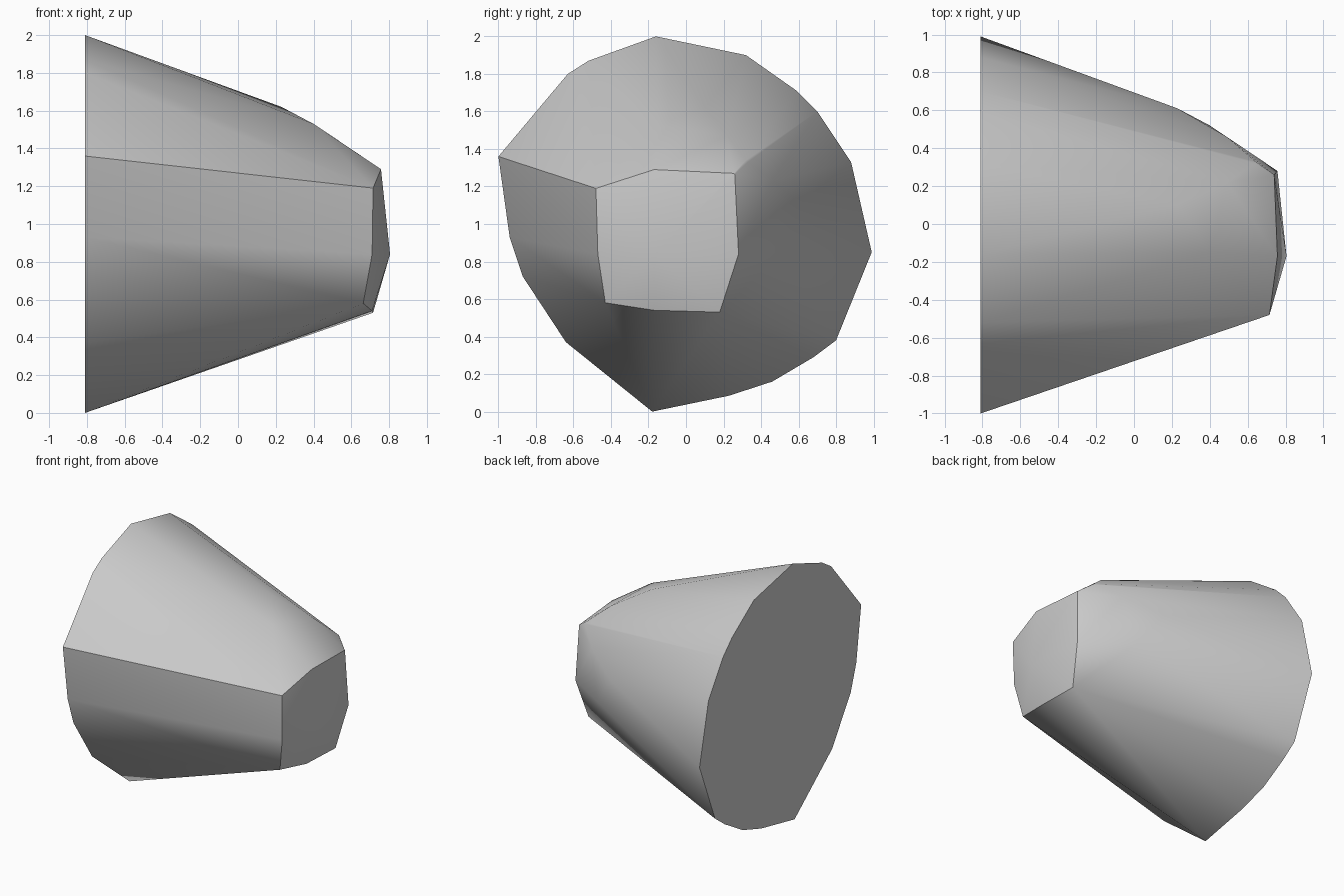
import bpy
import bmesh
import math

cube = bpy.data.objects.get("Cube")
if cube:
    bpy.data.objects.remove(cube, do_unlink=True)

# Single grey material
grey = bpy.data.materials.new("plain_grey")
grey.use_nodes = True
colour = (0.6, 0.6, 0.6, 1)
grey.diffuse_color = colour
grey.node_tree.nodes["Principled BSDF"].inputs["Base Color"].default_value = colour

AXIS_Y, AXIS_Z = -0.17, 0.84   # centre of the domed tip
BASE_X = -0.81

# Outline of the flat base (y, z)
base_outline = [
    (-0.16, 2.0), (-0.52, 1.87), (-0.63, 1.8), (-1, 1.36), (-0.94, 0.93),
    (-0.87, 0.72), (-0.64, 0.37), (-0.18, 0), (0.23, 0.085), (0.46, 0.16),
    (0.68, 0.29), (0.8, 0.38), (0.99, 0.85), (0.88, 1.33), (0.7, 1.6),
    (0.59, 1.71), (0.32, 1.9),
]

# Tip and shoulder points, as x and two offsets from the axis;
# each pair is mirrored across the diagonal
half_profile = [
    (0.805, 0, 0),
    (0.757, 0, 0.45), (0.74, 0.43, 0.425), (0.71, 0, -0.3),
    (0.715, -0.31, 0.35), (0.663, -0.26, -0.26),
    (0.23, 0.27, 0.78), (0.4, 0.02, 0.69),
    (0.49, 0.39, 0.63), (0.64, 0.5, 0.49),
]

points = {(BASE_X, y, z) for y, z in base_outline}
for x, a, b in half_profile:
    points.add((x, AXIS_Y + a, AXIS_Z + b))
    points.add((x, AXIS_Y + b, AXIS_Z + a))

# Wrap the points in one tapered convex shell
bm = bmesh.new()
for p in sorted(points):
    bm.verts.new(p)
hull = bmesh.ops.convex_hull(bm, input=bm.verts[:])
loose = [v for v in bm.verts if not v.link_faces]
bmesh.ops.delete(bm, geom=loose, context='VERTS')

# Merge the base triangles into one flat face
base_faces = [f for f in bm.faces if all(v.co.x < BASE_X + 0.001 for v in f.verts)]
if len(base_faces) > 1:
    bmesh.ops.dissolve_faces(bm, faces=base_faces)
bmesh.ops.recalc_face_normals(bm, faces=bm.faces[:])

mesh = bpy.data.meshes.new("tapered_block")
bm.to_mesh(mesh)
bm.free()
mesh.materials.append(grey)
block = bpy.data.objects.new("tapered_block", mesh)
bpy.context.collection.objects.link(block)

# Smooth sides, sharp base rim and tip edge
bpy.ops.object.select_all(action='DESELECT')
block.select_set(True)
bpy.context.view_layer.objects.active = block
bpy.ops.object.shade_smooth_by_angle(angle=math.radians(30))
